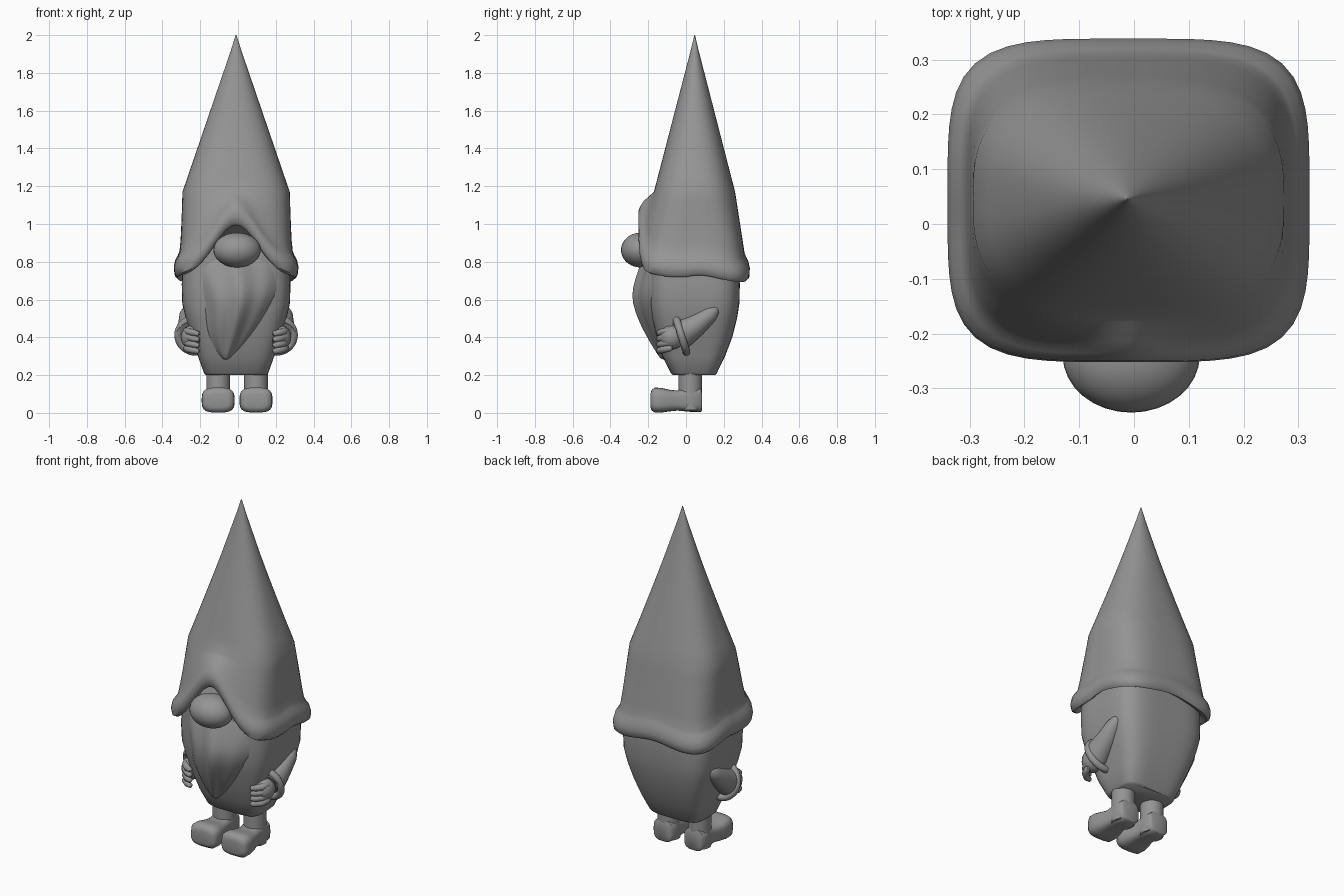
import bpy, bmesh, math
from mathutils import Vector

if "Cube" in bpy.data.objects:
    bpy.data.objects.remove(bpy.data.objects["Cube"])

CX = -0.01
clay = bpy.data.materials.new("plain grey")
clay.diffuse_color = (0.3, 0.3, 0.3, 1)
clay.use_nodes = True
clay.node_tree.nodes["Principled BSDF"].inputs["Base Color"].default_value = clay.diffuse_color


def finish(ob, name, angle=50):
    ob.name = name
    ob.data.materials.append(clay)
    bpy.ops.object.select_all(action='DESELECT')
    ob.select_set(True)
    bpy.context.view_layer.objects.active = ob
    bpy.ops.object.shade_smooth_by_angle(angle=math.radians(angle))
    return ob


def loft(name, rings, angle=50, subsurf=0):
    """Skin a list of equal-length closed rings and cap both ends."""
    bm = bmesh.new()
    rows = [[bm.verts.new(p) for p in ring] for ring in rings]
    n = len(rows[0])
    for a, b in zip(rows, rows[1:]):
        for i in range(n):
            j = (i + 1) % n
            bm.faces.new((a[i], a[j], b[j], b[i]))
    bm.faces.new(rows[0][::-1])
    bm.faces.new(rows[-1])
    bmesh.ops.recalc_face_normals(bm, faces=bm.faces)
    me = bpy.data.meshes.new(name)
    bm.to_mesh(me)
    bm.free()
    ob = bpy.data.objects.new(name, me)
    bpy.context.collection.objects.link(ob)
    if subsurf:
        mod = ob.modifiers.new("smooth", 'SUBSURF')
        mod.levels = mod.render_levels = subsurf
    return finish(ob, name, angle)


def squircle(hx, y0, y1, n, cx=CX, count=72):
    """Rounded box outline as (x, y, angle)."""
    out = []
    for i in range(count):
        t = 2 * math.pi * i / count
        c, s = math.cos(t), math.sin(t)
        r = (abs(c) ** n + abs(s) ** n) ** (-1 / n)
        out.append((cx + hx * r * c, (y0 + y1) / 2 + (y1 - y0) / 2 * r * s, t))
    return out


def tube(name, points, radii, flat=1.0, count=20):
    """Round tube along points, with a radius at each one."""
    pts = [Vector(p) for p in points]
    rings = []
    for i, p in enumerate(pts):
        d = (pts[min(i + 1, len(pts) - 1)] - pts[max(i - 1, 0)]).normalized()
        u = d.cross(Vector((1, 0, 0))).normalized()
        v = d.cross(u)
        rings.append([p + radii[i] * (math.cos(2 * math.pi * k / count) * u
                      + flat * math.sin(2 * math.pi * k / count) * v) for k in range(count)])
    return loft(name, rings)


def ball(name, loc, scale):
    bpy.ops.mesh.primitive_uv_sphere_add(segments=32, ring_count=20, location=loc)
    ob = bpy.context.object
    ob.scale = scale
    return finish(ob, name)


# body: rounded box narrowing to a flat bottom (z, half width, front, back)
body = [(0.2, 0.16, -0.07, 0.155), (0.21, 0.17, -0.08, 0.163), (0.3, 0.202, -0.125, 0.207),
        (0.4, 0.235, -0.155, 0.245), (0.5, 0.267, -0.18, 0.27), (0.58, 0.285, -0.195, 0.283),
        (0.68, 0.288, -0.2, 0.285), (0.92, 0.275, -0.2, 0.275)]
loft("body", [[(x, y, z) for x, y, _ in squircle(hx, y0, y1, 4.2)] for z, hx, y0, y1 in body])


# hat: wavy brim arched over the nose, then a tall cone
def edge(x, y, t):
    front = min(1, max(0, -y / 0.15))
    arch = 0.22 * math.exp(-((x - CX) / 0.16) ** 2) * front
    return 0.725 + 0.04 * front + arch + 0.02 * math.cos(4 * t) + 0.008 * math.sin(3 * t)


rings = []
brim = [(0.06, 0.27, -0.19, 0.27, 4), (0.0, 0.29, -0.205, 0.295, 4), (-0.018, 0.312, -0.228, 0.322, 4.2),
        (-0.005, 0.326, -0.245, 0.336, 4.2), (0.03, 0.33, -0.252, 0.338, 4.2),
        (0.065, 0.322, -0.25, 0.33, 4.2), (0.09, 0.308, -0.236, 0.318, 4),
        (0.11, 0.3, -0.222, 0.31, 4)]
for h, hx, y0, y1, n in brim:
    rings.append([(x, y, edge(x, y, t) + h) for x, y, t in squircle(hx, y0, y1, n)])
for k in range(1, 7):      # skirt between brim and cone
    f = k / 6
    ring = squircle(0.3 - 0.016 * f ** 0.6, -0.222 + 0.052 * f, 0.31 - 0.05 * f, 4 - 1.2 * f)
    rings.append([(x, y, (edge(x, y, t) + 0.11) * (1 - f) + 1.17 * f) for x, y, t in ring])
for k in range(1, 11):     # cone
    f = k / 10
    w = max(1 - f, 0.008)
    n = 2.8 - 0.7 * min(1, f * 1.6)
    rings.append([(x, y, 1.17 + 0.83 * f)
                  for x, y, _ in squircle(0.284 * w, 0.046 - 0.216 * w, 0.046 + 0.214 * w, n)])
loft("hat", rings)

# nose
ball("nose", (-0.005, -0.24, 0.862), (0.125, 0.104, 0.092))

# beard: folded wedge (z, left, right, front y, edge y)
beard = [(0.86, -0.25, 0.24, -0.21, -0.13), (0.78, -0.262, 0.25, -0.235, -0.135),
         (0.7, -0.235, 0.235, -0.265, -0.155), (0.62, -0.198, 0.208, -0.282, -0.175),
         (0.54, -0.182, 0.162, -0.265, -0.175), (0.45, -0.172, 0.105, -0.228, -0.16),
         (0.37, -0.148, 0.045, -0.185, -0.135), (0.31, -0.115, -0.01, -0.15, -0.115),
         (0.28, -0.08, -0.05, -0.13, -0.105)]
rings = []
for z, xl, xr, yf, ye in beard:
    ring = []
    for i in range(21):
        s = -1 + i / 10
        fold = 0.010 * math.cos(s * 9 + z * 4) * (1 - s * s) * min(1, (xr - xl) / 0.3)
        ring.append((xl + (xr - xl) * (s + 1) / 2,
                     ye + (yf - ye) * (1 - abs(s) ** 1.8) + fold, z))
    ring += [(xr + (xl - xr) * f, ye + 0.035, z) for f in (0.05, 0.35, 0.65, 0.95)]
    rings.append(ring)
loft("beard", rings, 60, 1)

for side, label in ((-1, "left"), (1, "right")):
    def at(x, y, z):
        return (CX + side * x, y, z)

    # sleeve, cuff and hand
    tube(label + "_sleeve", [at(0.258, 0.172, 0.555), at(0.258, 0.16, 0.548), at(0.258, 0.13, 0.523),
                             at(0.25, 0.06, 0.468), at(0.24, -0.03, 0.412)],
         [0.008, 0.025, 0.042, 0.058, 0.078])
    bpy.ops.mesh.primitive_torus_add(major_radius=0.094, minor_radius=0.02, major_segments=36,
                                     minor_segments=12, location=at(0.213, -0.025, 0.412),
                                     rotation=(math.radians(107), 0, 0))
    finish(bpy.context.object, label + "_cuff")
    ball(label + "_palm", at(0.232, -0.075, 0.4), (0.06, 0.065, 0.064))
    for k in range(4):
        z = 0.435 - 0.031 * k
        tube(label + "_finger", [at(0.268, -0.072, z), at(0.266, -0.085, z), at(0.25, -0.12, z - 0.006),
                                 at(0.222, -0.14, z - 0.012), at(0.198, -0.143, z - 0.016),
                                 at(0.192, -0.143, z - 0.017)],
             [0.008, 0.017, 0.019, 0.018, 0.013, 0.004], count=12)

    # leg and boot with a bulging toe
    lx = -0.005 + side * 0.1
    bpy.ops.mesh.primitive_cylinder_add(vertices=28, radius=0.063, depth=0.23, location=(lx, 0.023, 0.13))
    finish(bpy.context.object, label + "_leg")
    sections = [(0.086, 0.05, 0.012, 0.115), (0.08, 0.06, 0.006, 0.13), (0.02, 0.064, 0.006, 0.135),
                (-0.045, 0.066, 0.012, 0.118), (-0.085, 0.08, 0.008, 0.122), (-0.13, 0.087, 0.002, 0.132),
                (-0.165, 0.085, 0.002, 0.134), (-0.183, 0.074, 0.014, 0.12), (-0.188, 0.055, 0.03, 0.1)]
    loft(label + "_boot", [[(x, y, z) for x, z, _ in squircle(hw, z0, z1, 3.4, lx, 36)]
                           for y, hw, z0, z1 in sections], 60)
